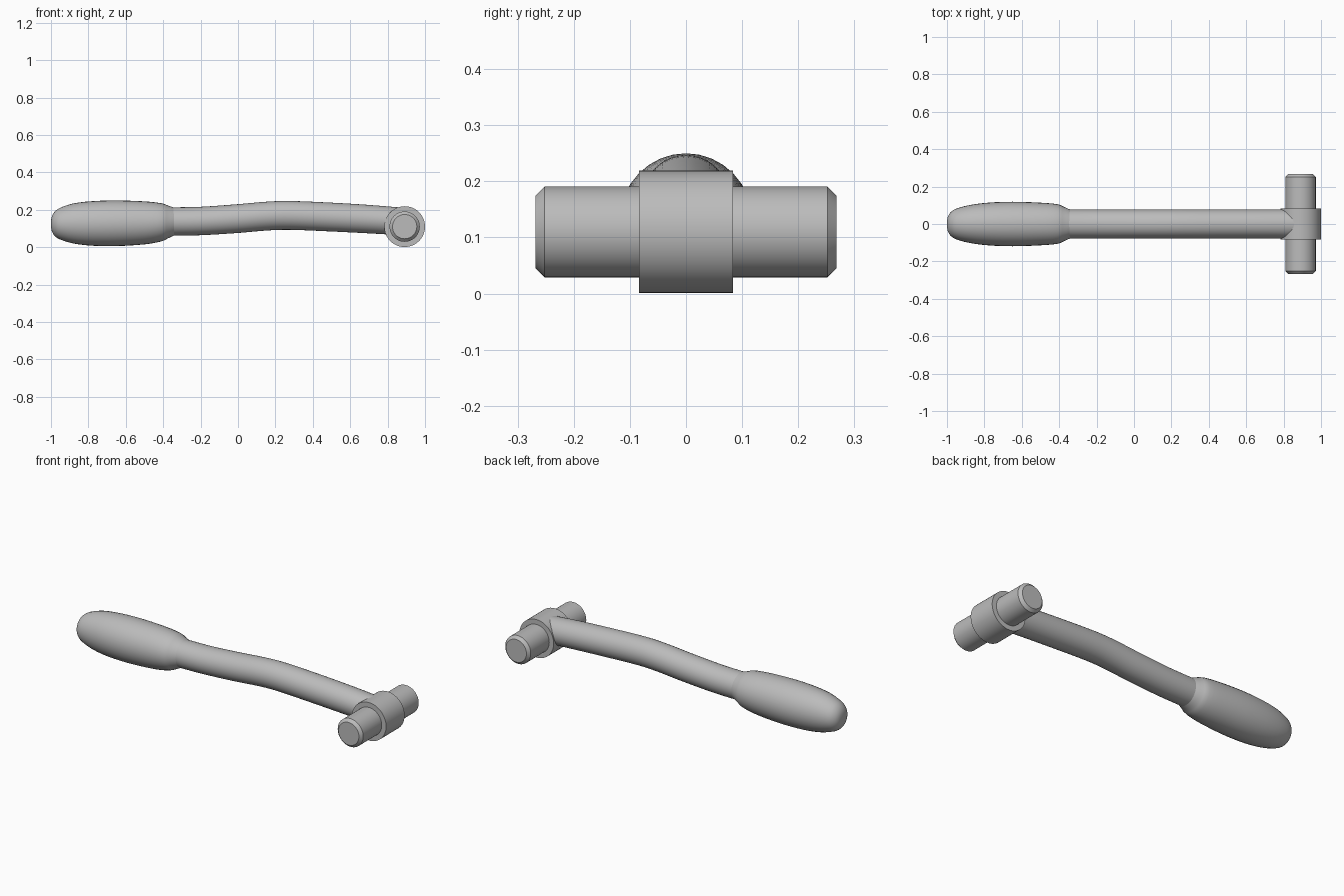
import bpy
import bmesh
import math

cube = bpy.data.objects.get("Cube")
if cube:
    bpy.data.objects.remove(cube, do_unlink=True)

steel = bpy.data.materials.new("grey_steel")
steel.use_nodes = True
grey = (0.5, 0.5, 0.5, 1)
steel.diffuse_color = grey
steel.node_tree.nodes["Principled BSDF"].inputs["Base Color"].default_value = grey


def loft(name, rings, sides, along, angle):
    """Skin oval rings (position, centre z, half width, half height) along x or y."""
    bm = bmesh.new()
    loops = []
    for pos, zc, half_w, half_h in rings:
        loop = []
        for i in range(sides):
            a = 2 * math.pi * i / sides
            side, z = half_w * math.cos(a), zc + half_h * math.sin(a)
            loop.append(bm.verts.new((pos, side, z) if along == "x" else (HEAD_X + side, pos, z)))
        loops.append(loop)
    for lo, hi in zip(loops, loops[1:]):
        for i in range(sides):
            j = (i + 1) % sides
            bm.faces.new((lo[i], lo[j], hi[j], hi[i]))
    bm.faces.new(loops[0])
    bm.faces.new(loops[-1])
    bmesh.ops.recalc_face_normals(bm, faces=bm.faces)
    mesh = bpy.data.meshes.new(name)
    bm.to_mesh(mesh)
    bm.free()
    mesh.materials.append(steel)
    obj = bpy.data.objects.new(name, mesh)
    bpy.context.collection.objects.link(obj)
    bpy.ops.object.select_all(action="DESELECT")
    obj.select_set(True)
    bpy.context.view_layer.objects.active = obj
    bpy.ops.object.shade_smooth_by_angle(angle=math.radians(angle))
    return obj


def smooth_rings(points, steps):
    """Catmull-Rom interpolation through the given rings."""
    padded = [points[0]] + points + [points[-1]]
    out = []
    for p, q, r, s in zip(padded, padded[1:], padded[2:], padded[3:]):
        for k in range(steps):
            t = k / steps
            out.append([b + t / 2 * (c - a + t * (2*a - 5*b + 4*c - d + t * (3*(b - c) + d - a)))
                        for a, b, c, d in zip(p, q, r, s)])
    return out + [points[-1]]


HEAD_X, HEAD_Z = 0.891, 0.11

# Bulging grip with a rounded butt
grip = [(-1.0, 0.125, 0.015, 0.015), (-0.995, 0.125, 0.04, 0.04), (-0.98, 0.125, 0.063, 0.065),
        (-0.95, 0.126, 0.082, 0.085), (-0.88, 0.127, 0.101, 0.107), (-0.78, 0.127, 0.114, 0.119),
        (-0.65, 0.128, 0.119, 0.122), (-0.5, 0.13, 0.114, 0.115), (-0.41, 0.133, 0.106, 0.102),
        (-0.375, 0.135, 0.092, 0.088), (-0.34, 0.137, 0.076, 0.074)]
loft("grip", smooth_rings(grip, 3), 32, "x", 40)

# Gently arched shaft running into the head
shaft = [(-0.37, 0.137, 0.077, 0.076), (-0.2, 0.14, 0.077, 0.076), (0.0, 0.153, 0.077, 0.077),
         (0.15, 0.166, 0.077, 0.077), (0.28, 0.17, 0.077, 0.077), (0.5, 0.161, 0.077, 0.077),
         (0.7, 0.15, 0.077, 0.076), (0.87, 0.138, 0.077, 0.074)]
loft("shaft", smooth_rings(shaft, 4), 32, "x", 40)

# Head sleeve and the chamfered cross pin through it
loft("head_sleeve", [(y, HEAD_Z, 0.109, 0.109) for y in (-0.084, 0.084)], 48, "y", 30)
pin = [(-0.268, 0.065), (-0.252, 0.081), (0.252, 0.081), (0.268, 0.065)]
loft("cross_pin", [(y, HEAD_Z, r, r) for y, r in pin], 48, "y", 30)
